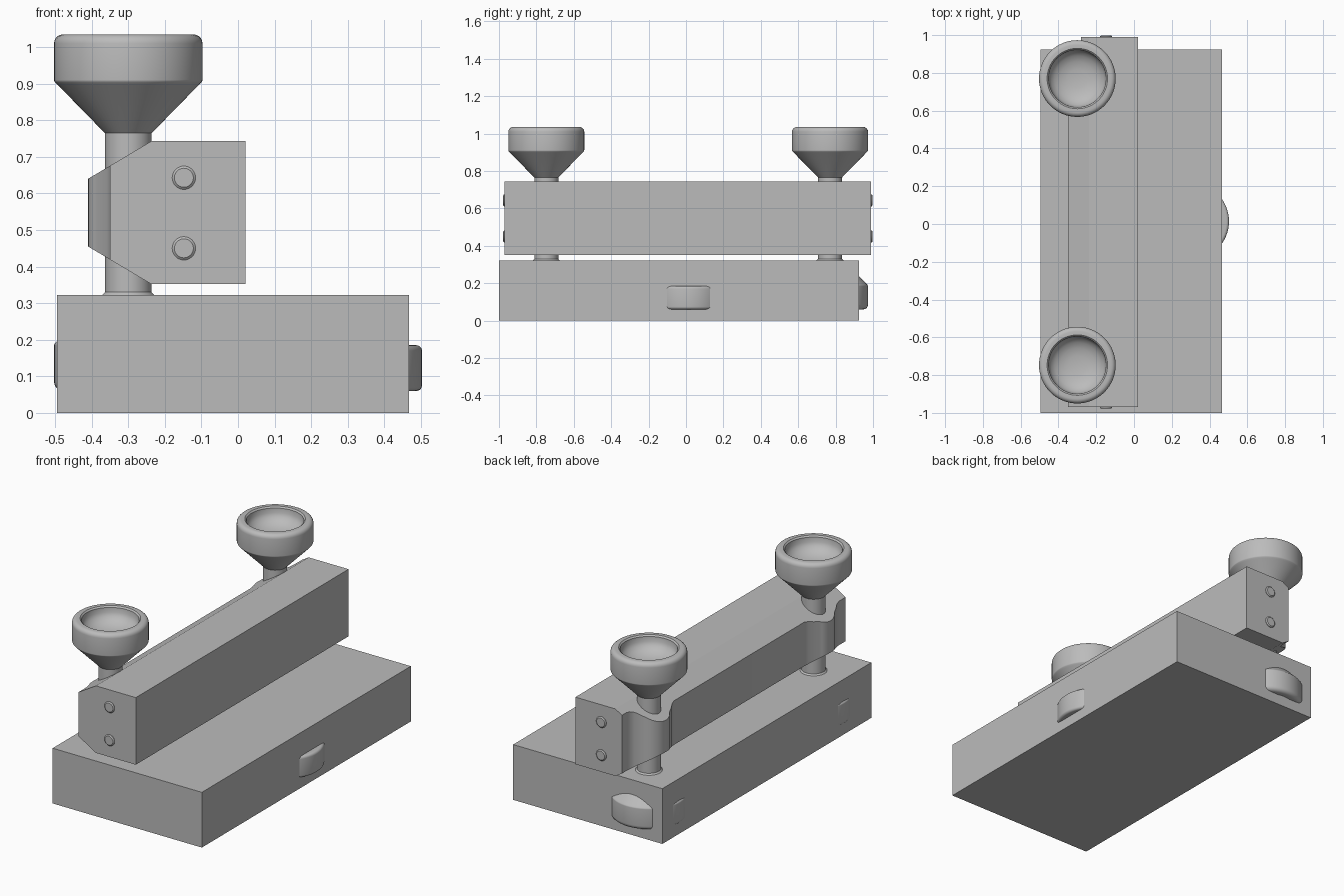
import bpy, bmesh, math
from mathutils import Vector

if "Cube" in bpy.data.objects:
    bpy.data.objects.remove(bpy.data.objects["Cube"])

grey = bpy.data.materials.new("grey")
grey.diffuse_color = (0.5, 0.5, 0.5, 1)
grey.use_nodes = True
grey.node_tree.nodes["Principled BSDF"].inputs["Base Color"].default_value = grey.diffuse_color


def finish(name, bm, loc=(0, 0, 0), rot=(0, 0, 0), smooth=True):
    bmesh.ops.recalc_face_normals(bm, faces=bm.faces[:])
    me = bpy.data.meshes.new(name)
    bm.to_mesh(me)
    bm.free()
    me.materials.append(grey)
    ob = bpy.data.objects.new(name, me)
    bpy.context.collection.objects.link(ob)
    ob.location, ob.rotation_euler = loc, rot
    if smooth:
        bpy.ops.object.select_all(action='DESELECT')
        ob.select_set(True)
        bpy.context.view_layer.objects.active = ob
        bpy.ops.object.shade_smooth_by_angle(angle=math.radians(30))
    return ob


def lathe(name, profile, loc, rot=(0, 0, 0), steps=64):
    """Spin an (r, z) profile, from axis to axis, about z."""
    bm = bmesh.new()
    vs = [bm.verts.new((r, 0, z)) for r, z in profile]
    es = [bm.edges.new(p) for p in zip(vs, vs[1:])]
    bmesh.ops.spin(bm, geom=vs + es, cent=(0, 0, 0), axis=(0, 0, 1),
                   angle=math.tau, steps=steps)
    bmesh.ops.remove_doubles(bm, verts=bm.verts[:], dist=1e-5)
    return finish(name, bm, loc, rot)


def corner(cx, cz, r, a0, a1, n=5):
    return [(cx + r * math.cos(math.radians(a0 + (a1 - a0) * i / n)),
             cz + r * math.sin(math.radians(a0 + (a1 - a0) * i / n))) for i in range(n + 1)]


# Base block
bm = bmesh.new()
bmesh.ops.create_cube(bm, size=1)
bmesh.ops.scale(bm, vec=(0.962, 1.925, 0.322), verts=bm.verts[:])
finish("base", bm, (-0.014, -0.0375, 0.161), smooth=False)

# Clamp beam: plan outline with a bulge round each post
PX, POSTS = -0.30, (0.77, -0.747)


def bulge(y, a0, a1, n=10):
    return corner(PX, y, 0.11, a0, a1, n)


def cove(y, s):
    return [(-0.372, y + s * 0.103), (-0.358, y + s * 0.13), (-0.35, y + s * 0.16)]


yb, yf = POSTS
plan = [(0.02, -0.97), (0.02, 0.99), (-0.28, 0.99), (-0.28, 0.95), (-0.285, 0.925), (-0.30, 0.90)]
plan += bulge(yb, 115, 220) + cove(yb, -1)
plan += cove(yf, 1)[::-1] + bulge(yf, 140, 220) + cove(yf, -1) + [(-0.35, -0.97)]
bm = bmesh.new()
face = bm.faces.new([bm.verts.new((x, y, 0.352)) for x, y in plan])
ext = bmesh.ops.extrude_face_region(bm, geom=[face])
bmesh.ops.translate(bm, vec=(0, 0, 0.391),
                    verts=[v for v in ext["geom"] if isinstance(v, bmesh.types.BMVert)])
# sloping cuts along the upper and lower edges of the clamp side
for s, z in ((1, 0.743), (-1, 0.352)):
    cut = bmesh.ops.bisect_plane(bm, geom=bm.verts[:] + bm.edges[:] + bm.faces[:],
                                 plane_co=(-0.237, 0, z), plane_no=Vector((-0.103, 0, s * 0.173)),
                                 clear_outer=True)
    bmesh.ops.holes_fill(bm, edges=[e for e in bm.edges if e.is_boundary], sides=0)
finish("clamp_beam", bm)

# Knob profile: rounded rim, dished top, cone down to the post (z = 0 at the cone tip)
knob = [(0, 0), (0.064, 0), (0.195, 0.134)]
knob += corner(0.193, 0.146, 0.010, -40, 0, 3) + corner(0.178, 0.245, 0.025, 0, 90)
knob += [(0.160, 0.27), (0.152, 0.262), (0.150, 0.235), (0.140, 0.215), (0.12, 0.197),
         (0.09, 0.182), (0.05, 0.174), (0, 0.172)]

for tag, y in (("back", yb), ("front", yf)):
    lathe("post_" + tag, [(0, 0.1), (0.064, 0.1), (0.064, 0.78), (0, 0.78)], (PX, y, 0))
    lathe("top_knob_" + tag, knob, (PX, y, 0.765))
    # lower knob sits upside down inside the base and pokes through its sides
    lathe("lower_knob_" + tag, knob, (PX, y, 0.33), (math.pi, 0, 0))

# Thumb wheel showing through the side of the base
wheel = [(0, 0.06)] + corner(0.188, 0.075, 0.015, -90, 0) + corner(0.188, 0.17, 0.015, 0, 90) + [(0, 0.185)]
lathe("side_wheel", wheel, (0.30, 0.014, 0))

# Bolt heads on both ends of the beam
bolt = [(0, -0.01), (0.032, -0.01), (0.032, 0.003), (0.026, 0.008), (0, 0.008)]
for tag, y, rx in (("front", -0.97, 90), ("back", 0.99, -90)):
    for lvl, z in (("upper", 0.643), ("lower", 0.45)):
        lathe(f"bolt_{tag}_{lvl}", bolt, (-0.148, y, z), (math.radians(rx), 0, 0), 32)
